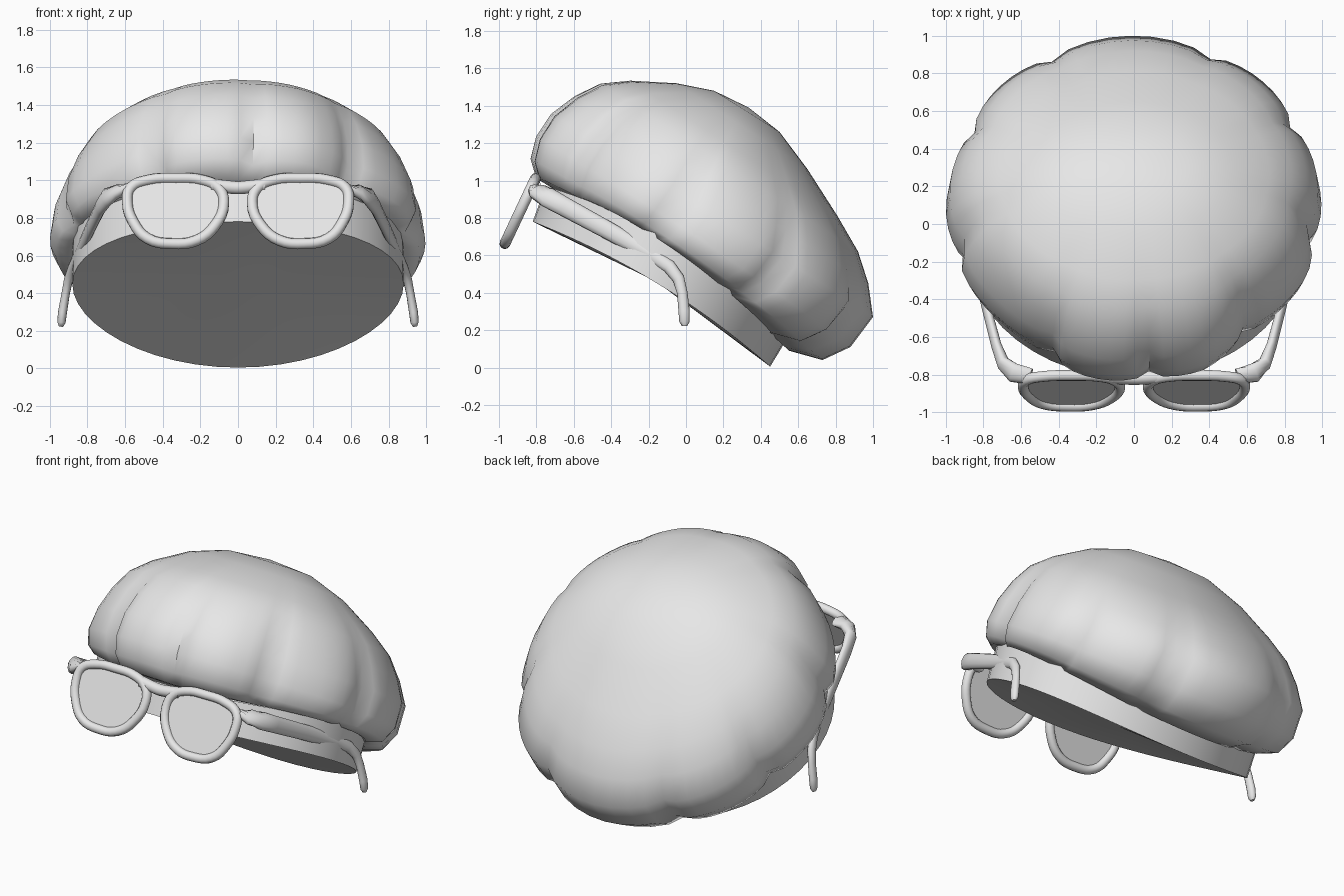
import bpy, bmesh, math
from mathutils import Vector

if "Cube" in bpy.data.objects:
    bpy.data.objects.remove(bpy.data.objects["Cube"])

grey = bpy.data.materials.new("plain grey")
grey.diffuse_color = (0.8, 0.8, 0.8, 1)
grey.use_nodes = True
grey.node_tree.nodes["Principled BSDF"].inputs["Base Color"].default_value = grey.diffuse_color

def finish(obj, angle=50):
    obj.data.materials.clear()
    obj.data.materials.append(grey)
    bpy.ops.object.select_all(action='DESELECT')
    obj.select_set(True)
    bpy.context.view_layer.objects.active = obj
    bpy.ops.object.shade_smooth_by_angle(angle=math.radians(angle))
    return obj

def from_bmesh(name, bm, angle=50):
    bmesh.ops.recalc_face_normals(bm, faces=bm.faces)
    me = bpy.data.meshes.new(name)
    bm.to_mesh(me)
    bm.free()
    obj = bpy.data.objects.new(name, me)
    bpy.context.collection.objects.link(obj)
    return finish(obj, angle)

UP = Vector((0, 0.51, 0.86))       # axis of the tilted hat

def ring(bm, front, back, width, thetas, lift=0, pleat=lambda t: 1):
    """Tilted oval from a front point, a back point (y, z) and a half width."""
    f, b = Vector((0, *front)), Vector((0, *back))
    mid, half = (f + b) / 2, (f - b) / 2
    out = []
    for t in thetas:
        r = pleat(t)
        p = mid + half * math.cos(t) * r + Vector((width * math.sin(t) * r, 0, 0))
        out.append(bm.verts.new(p + UP * lift * math.sin(t) ** 2))
    return out

def bridge(bm, a, b):
    n = len(a)
    for i in range(n):
        bm.faces.new((a[i], a[(i + 1) % n], b[(i + 1) % n], b[i]))

def fan(bm, a, point):
    c = bm.verts.new(point)
    for i in range(len(a)):
        bm.faces.new((a[i], a[(i + 1) % len(a)], c))

# puffy crown with gathered folds
folds = [math.radians(d) for d in (-152, -115, -75, -28, 5, 40, 80, 117, 154, 208)]
thetas, puff = [], {}
for a, b in zip(folds, folds[1:]):
    for k in range(8):
        t = a + (b - a) * k / 8
        thetas.append(t)
        puff[t] = math.sin(math.pi * k / 8) ** 0.45

def crown_radius(t, depth):
    # folds bite in, and the front corners are flattened
    flat = max(0, -math.cos(4 * t)) if math.cos(t) > 0 else 0
    return 1 - depth * (1 - puff[t]) - 0.6 * depth * flat

# front (y, z), back (y, z), half width, side lift, fold depth
rows = [
    ((-0.70, 0.95), (0.48, 0.20), 0.82, 0.09, 0.03),
    ((-0.81, 1.02), (0.55, 0.09), 0.91, 0.10, 0.07),
    ((-0.84, 1.12), (0.73, 0.04), 0.97, 0.07, 0.07),
    ((-0.81, 1.24), (0.88, 0.11), 1.00, 0.03, 0.06),
    ((-0.73, 1.36), (1.00, 0.27), 0.98, 0.01, 0.05),
    ((-0.60, 1.455), (0.975, 0.45), 0.92, 0, 0.035),
    ((-0.46, 1.52), (0.92, 0.62), 0.84, 0, 0.02),
    ((-0.30, 1.535), (0.81, 0.81), 0.72, 0, 0.01),
    ((-0.05, 1.52), (0.65, 1.06), 0.52, 0, 0),
    ((0.15, 1.48), (0.50, 1.26), 0.29, 0, 0),
]
bm = bmesh.new()
loops = [ring(bm, f, b, w, thetas, l, lambda t, d=d: crown_radius(t, d))
         for f, b, w, l, d in rows]
for a, b in zip(loops, loops[1:]):
    bridge(bm, a, b)
fan(bm, loops[-1], (0, 0.335, 1.39))
from_bmesh("hat_crown", bm)

# head band with a slightly hollow underside
bm = bmesh.new()
even = [math.tau * i / 48 for i in range(48)]
low = ring(bm, (-0.82, 0.78), (0.45, 0.005), 0.88, even, 0.065)
high = ring(bm, (-0.75, 0.97), (0.55, 0.17), 0.88, even, 0.10)
bridge(bm, low, high)
fan(bm, low, (0, -0.16, 0.46))
from_bmesh("hat_band", bm, 40)

# glasses
def slope(x, z, push=0):
    """Put a front-view point on the tilted plane of the glasses."""
    return Vector((x, -0.885 + (z - 0.84) * 0.47 + push, z))

def tube(name, points, radius, cyclic=False):
    cu = bpy.data.curves.new(name, 'CURVE')
    cu.dimensions = '3D'
    cu.bevel_depth = radius
    cu.bevel_resolution = 3
    cu.resolution_u = 4
    cu.use_fill_caps = True
    s = cu.splines.new('BEZIER')
    s.bezier_points.add(len(points) - 1)
    s.use_cyclic_u = cyclic
    for bp, p in zip(s.bezier_points, points):
        bp.co = p
        bp.handle_left_type = bp.handle_right_type = 'AUTO'
    obj = bpy.data.objects.new(name, cu)
    bpy.context.collection.objects.link(obj)
    bpy.ops.object.select_all(action='DESELECT')
    obj.select_set(True)
    bpy.context.view_layer.objects.active = obj
    bpy.ops.object.convert(target='MESH')
    return finish(bpy.context.view_layer.objects.active, 60)

def strap(name, path, sx):
    """Oval bar swept along (x, y, z, half thickness, half height) points."""
    pts = [Vector((sx * p[0], p[1], p[2])) for p in path]
    bm = bmesh.new()
    loops = []
    for i, (p, row) in enumerate(zip(pts, path)):
        t = (pts[min(i + 1, len(pts) - 1)] - pts[max(i - 1, 0)]).normalized()
        up = t.cross(Vector((sx, 0.35 if i < 2 else 0, 0))).normalized()
        out = up.cross(t)
        loops.append([bm.verts.new(p + out * row[3] * math.cos(a) + up * row[4] * math.sin(a))
                      for a in (math.tau * k / 12 for k in range(12))])
    for a, b in zip(loops, loops[1:]):
        bridge(bm, a, b)
    bm.faces.new(loops[0])
    bm.faces.new(loops[-1])
    from_bmesh(name, bm, 60)

rim = [(0.075, 0.88), (0.105, 0.96), (0.19, 1.0), (0.33, 1.01), (0.48, 1.0),
       (0.57, 0.96), (0.588, 0.88), (0.555, 0.775), (0.48, 0.69), (0.35, 0.663),
       (0.22, 0.68), (0.125, 0.755)]
arm = [(0.55, -0.81, 0.955, 0.03, 0.05), (0.64, -0.79, 0.94, 0.035, 0.055),
       (0.695, -0.74, 0.91, 0.035, 0.055), (0.73, -0.65, 0.86, 0.028, 0.052),
       (0.79, -0.42, 0.735, 0.025, 0.048), (0.85, -0.18, 0.60, 0.024, 0.042),
       (0.878, -0.09, 0.54, 0.024, 0.036), (0.90, -0.04, 0.475, 0.024, 0.032),
       (0.915, -0.02, 0.40, 0.022, 0.028), (0.932, -0.01, 0.30, 0.024, 0.03),
       (0.938, -0.008, 0.245, 0.022, 0.028), (0.94, -0.008, 0.222, 0.011, 0.014)]
for side, sx in (("right", 1), ("left", -1)):
    tube(side + "_rim", [slope(sx * x, z) for x, z in rim], 0.029, True)
    # lens: thin plate filling the rim
    bm = bmesh.new()
    for push in (-0.004, 0.004):
        bm.faces.new([bm.verts.new(slope(sx * x, z, push)) for x, z in rim])
    from_bmesh(side + "_lens", bm)
    # temple arm hooks down behind the ear
    strap(side + "_arm", arm, sx)
tube("bridge", [slope(x, z, 0.01) for x, z in
                ((-0.14, 0.975), (-0.06, 0.965), (0, 0.96), (0.06, 0.965), (0.14, 0.975))], 0.036)
